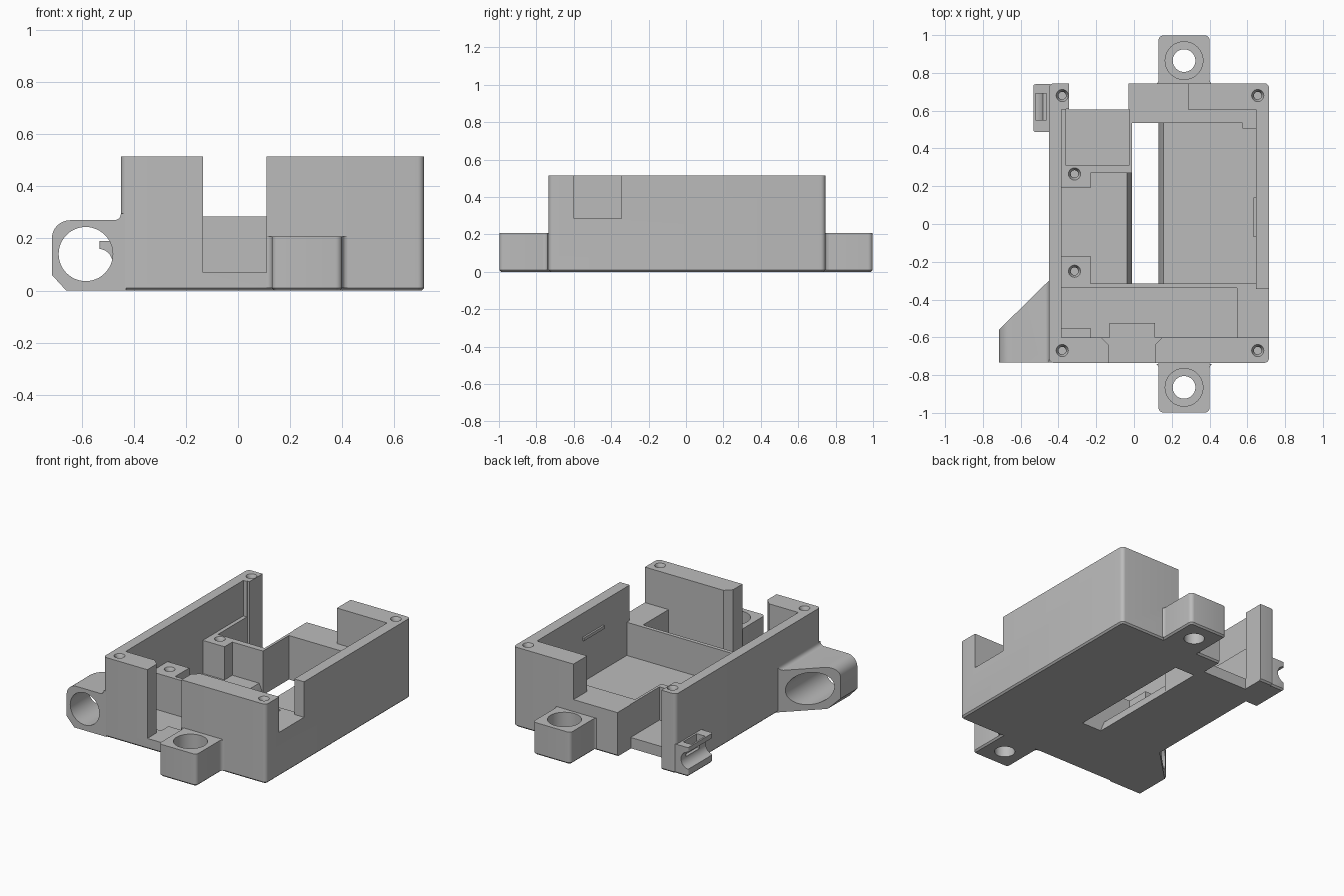
import bpy, bmesh, math
from mathutils import Matrix, Vector

cube = bpy.data.objects.get("Cube")
if cube:
    bpy.data.objects.remove(cube, do_unlink=True)

grey = bpy.data.materials.new("plain_grey")
grey.use_nodes = True
grey.diffuse_color = (0.5, 0.5, 0.5, 1)
grey.node_tree.nodes["Principled BSDF"].inputs["Base Color"].default_value = (0.5, 0.5, 0.5, 1)

TOP, SHELF, FLOOR, HIGH = 0.515, 0.285, 0.07, 0.7


def make(name, bm):
    bmesh.ops.recalc_face_normals(bm, faces=bm.faces)
    mesh = bpy.data.meshes.new(name)
    bm.to_mesh(mesh)
    bm.free()
    obj = bpy.data.objects.new(name, mesh)
    bpy.context.collection.objects.link(obj)
    mesh.materials.append(grey)
    return obj


def prism(name, points, low, high, axis="z"):
    """Extrude an outline along z (points are x, y) or along y (points are x, z)."""
    place = (lambda a, b, h: (a, b, h)) if axis == "z" else (lambda a, b, h: (a, h, b))
    bm = bmesh.new()
    face = bm.faces.new([bm.verts.new(place(a, b, low)) for a, b in points])
    grown = bmesh.ops.extrude_face_region(bm, geom=[face])
    verts = [v for v in grown["geom"] if isinstance(v, bmesh.types.BMVert)]
    bmesh.ops.translate(bm, verts=verts, vec=Vector(place(0, 0, high - low)))
    return make(name, bm)


def box(name, x0, x1, y0, y1, z0, z1):
    return prism(name, [(x0, y0), (x1, y0), (x1, y1), (x0, y1)], z0, z1)


def rounded_box(name, x0, x1, y0, y1, z1, radius=0.025):
    """Block on the ground with rounded upright edges and a small bottom chamfer."""
    obj = box(name, x0, x1, y0, y1, 0, z1)
    bm = bmesh.new()
    bm.from_mesh(obj.data)
    upright = [e for e in bm.edges if abs(e.verts[0].co.z - e.verts[1].co.z) > 0.01]
    bmesh.ops.bevel(bm, geom=upright, offset=radius, segments=5, profile=0.5, affect="EDGES")
    foot = [e for e in bm.edges if all(v.co.z < 0.001 for v in e.verts)]
    bmesh.ops.bevel(bm, geom=foot, offset=0.01, segments=1, affect="EDGES")
    bm.to_mesh(obj.data)
    bm.free()
    return obj


def cylinder(name, x, y, z0, z1, r0, r1=None, sides=40):
    bm = bmesh.new()
    bmesh.ops.create_cone(bm, cap_ends=True, segments=sides, radius1=r0,
                          radius2=r0 if r1 is None else r1, depth=z1 - z0,
                          matrix=Matrix.Translation((x, y, (z0 + z1) / 2)))
    return make(name, bm)


def cylinder_y(name, x, z, y0, y1, r):
    turn = [2 * math.pi * i / 48 for i in range(48)]
    return prism(name, [(x + r * math.cos(t), z + r * math.sin(t)) for t in turn], y0, y1, "y")


def cut(obj, *cutters):
    for cutter in cutters:
        cutter.hide_render = True
        mod = obj.modifiers.new("cut", "BOOLEAN")
        mod.operation, mod.solver, mod.object = "DIFFERENCE", "EXACT", cutter
        bpy.context.view_layer.objects.active = obj
        bpy.ops.object.modifier_apply(modifier=mod.name)
        bpy.data.objects.remove(cutter, do_unlink=True)


def smooth(obj):
    bpy.ops.object.select_all(action="DESELECT")
    obj.select_set(True)
    bpy.context.view_layer.objects.active = obj
    bpy.ops.object.shade_smooth_by_angle(angle=math.radians(30))


# Main case
case = rounded_box("case_body", -0.45, 0.715, -0.735, 0.745, TOP)
cut(case,
    # open space above the inner shelf, then the low stretch of the back wall
    box("upper_space", -0.385, 0.645, -0.6, 0.605, SHELF, HIGH),
    box("back_wall_gap", -0.1, 0.285, 0.59, 0.9, SHELF, HIGH),
    # side window
    box("side_window", 0.6, 0.8, -0.6, -0.345, SHELF, HIGH),
    # back corner recess
    box("back_recess", -0.345, -0.03, 0.605, 0.9, -0.1, HIGH))

# Front doorway flaring towards the inside
cut(case, prism("doorway", [(-0.135, -0.9), (0.11, -0.9), (0.11, -0.64), (0.15, -0.6),
                            (0.15, -0.59), (-0.175, -0.59), (-0.175, -0.6),
                            (-0.135, -0.64)], FLOOR, HIGH))

# Front compartment, leaving the doorstep and the corner pad
cut(case, prism("front_pocket", [(-0.385, -0.55), (-0.23, -0.55), (-0.23, -0.6), (-0.13, -0.6),
                                 (-0.13, -0.525), (0.11, -0.525), (0.11, -0.6), (0.545, -0.6),
                                 (0.545, -0.34), (-0.385, -0.34)], 0.05, HIGH),
    box("doorstep_space", -0.135, 0.115, -0.61, -0.52, FLOOR, HIGH))

# Middle tray around the two inner posts and the corner rib
cut(case, prism("tray", [(-0.385, -0.17), (-0.23, -0.17), (-0.23, -0.315), (0.645, -0.315),
                         (0.645, 0.505), (0.575, 0.505), (0.575, 0.535), (-0.01, 0.535),
                         (-0.01, 0.27), (-0.23, 0.27), (-0.23, 0.19), (-0.385, 0.19)],
                FLOOR, HIGH),
    box("back_pocket", -0.36, -0.027, 0.31, 0.61, FLOOR, HIGH))

# Floor slot with sloping long edges
right_edge = [(0.13, -0.1), (0.13, 0.005), (0.155, FLOOR), (0.155, 0.1)]
cut(case,
    prism("slot_front", right_edge + [(-0.037, 0.1), (-0.037, FLOOR), (-0.01, 0.005),
                                      (-0.01, -0.1)], -0.315, 0.27, "y"),
    prism("slot_back", right_edge + [(-0.01, 0.1), (-0.01, -0.1)], 0.26, 0.535, "y"))

# Screw holes in the corners and the inner posts
screws = [(x, y, TOP) for x in (-0.38, 0.655) for y in (-0.67, 0.68)]
screws += [(-0.315, y, SHELF) for y in (-0.25, 0.265)]
for x, y, z in screws:
    cut(case, cylinder("screw_head", x, y, z - 0.025, z + 0.03, 0.02, 0.047, 24),
        cylinder("screw_shaft", x, y, z - 0.15, z, 0.02, sides=24))
smooth(case)

# Small catch on the inside of the side wall
box("inner_catch", 0.633, 0.65, -0.07, 0.14, 0.34, 0.36)

# Mounting ears with counterbored holes
for name, side in (("front_ear", -1), ("back_ear", 1)):
    y0, y1 = sorted((side * 0.715, side * 0.998))
    ear = rounded_box(name, 0.13, 0.4, y0, y1, 0.208)
    cut(ear, cylinder("bolt_hole", 0.265, side * 0.865, -0.1, 0.4, 0.06),
        cylinder("bolt_seat", 0.265, side * 0.865, 0.1, 0.4, 0.1))
    smooth(ear)
    # fillets where the ear meets the case
    wall = side * 0.74
    for x, way in ((0.13, -1), (0.4, 1)):
        arc = [(x + way * 0.02 * (1 - math.sin(t)), wall + side * 0.025 * (1 - math.cos(t)))
               for t in (math.pi / 8 * i for i in range(5))]
        smooth(prism(name + "_fillet", [(x - way * 0.01, wall)] + arc[:1] + arc[1:]
                     + [(x - way * 0.01, wall + side * 0.025)], 0.01, 0.208))

# Ring loop on the front corner
curve = [(-0.645 - 0.07 * math.sin(t), 0.2 + 0.07 * math.cos(t))
         for t in (math.pi / 16 * i for i in range(9))]
fillet = [(-0.475 + 0.025 * math.sin(t), 0.295 - 0.025 * math.cos(t))
          for t in (math.pi / 12 * i for i in range(6, -1, -1))]
ring = prism("ring_loop", [(-0.43, 0), (-0.66, 0), (-0.715, 0.06)] + curve[::-1]
             + fillet[::-1] + [(-0.43, 0.295)], -0.733, -0.25, "y")
cut(ring, prism("ring_slant", [(-0.9, -0.56), (-0.715, -0.56), (-0.42, -0.27), (-0.42, 0.1),
                               (-0.9, 0.1)], -0.1, HIGH),
    cylinder_y("ring_hole", -0.585, 0.14, -0.9, 0, 0.104))
smooth(ring)

# Channel clip on the back corner
clip = rounded_box("channel_clip", -0.533, -0.43, 0.487, 0.74, 0.19, 0.012)
cut(clip, cylinder_y("clip_channel", -0.537, 0.105, 0.4, 0.9, 0.055),
    box("clip_slot", -0.522, -0.462, 0.55, 0.69, 0.1, 0.4))
smooth(clip)
